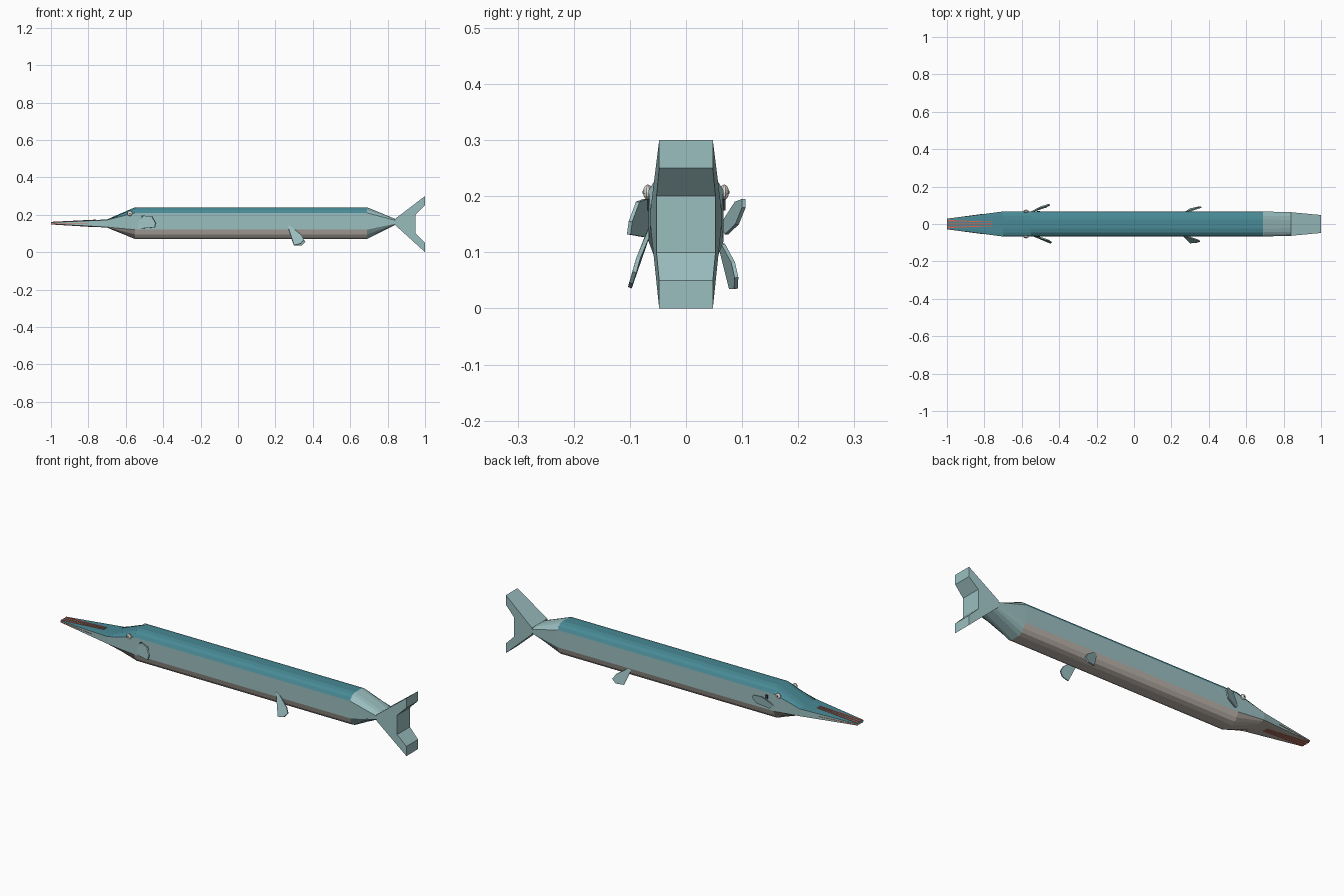
import bpy, bmesh
from mathutils import Vector

cube = bpy.data.objects.get("Cube")
if cube:
    bpy.data.objects.remove(cube, do_unlink=True)


def material(name, rgb):
    m = bpy.data.materials.new(name)
    m.use_nodes = True
    m.diffuse_color = (*rgb, 1)
    m.node_tree.nodes["Principled BSDF"].inputs["Base Color"].default_value = (*rgb, 1)
    return m


flank = material("pale grey green", (0.33, 0.52, 0.53))
back = material("deep teal", (0.065, 0.25, 0.30))
belly = material("warm light grey", (0.52, 0.47, 0.42))
red = material("coral red", (0.75, 0.12, 0.07))
white = material("eye white", (0.80, 0.77, 0.70))
dark = material("dark slate", (0.03, 0.05, 0.06))


def finish(name, bm, mats):
    bmesh.ops.recalc_face_normals(bm, faces=bm.faces)
    me = bpy.data.meshes.new(name)
    bm.to_mesh(me)
    bm.free()
    for m in mats:
        me.materials.append(m)
    ob = bpy.data.objects.new(name, me)
    bpy.context.collection.objects.link(ob)
    return ob


# Body: rings lofted along x, each with flat flanks and rounded back and belly
sections = [  # x, half width, belly, lower flank, upper flank, back
    (-1.0, 0.027, 0.150, 0.151, 0.159, 0.160),
    (-0.7, 0.067, 0.131, 0.134, 0.172, 0.175),
    (-0.55, 0.067, 0.07, 0.12, 0.21, 0.24),
    (0.69, 0.067, 0.07, 0.12, 0.21, 0.24),
    (0.84, 0.063, 0.145, 0.152, 0.17, 0.178),
]
arc = [(1, 0), (0.86, 0.5), (0.66, 0.83), (0.35, 1)]


def ring(x, w, zb, zl, zu, zt):
    up = [(w * a, zu + (zt - zu) * b) for a, b in arc]
    low = [(w * a, zl + (zb - zl) * b) for a, b in arc]
    half = low[::-1] + up
    return [(x, y, z) for y, z in half] + [(x, -y, z) for y, z in half[::-1]]


bm = bmesh.new()
loops = [[bm.verts.new(p) for p in ring(*s)] for s in sections]
n = len(loops[0])
for k, (a, b) in enumerate(zip(loops, loops[1:])):
    for i in range(n):
        j = (i + 1) % n
        f = bm.faces.new((a[i], a[j], b[j], b[i]))
        if k < len(loops) - 2:  # the tail stalk keeps the flank colour
            if 4 <= i <= 10:
                f.material_index = 1
            elif i not in (3, 11):
                f.material_index = 2
bm.faces.new(loops[0])
bm.faces.new(loops[-1])
finish("body", bm, [flank, back, belly])

# Forked tail: side profile bridged across a width that narrows backwards
upper = [(0.84, 0.178), (1.0, 0.30), (1.0, 0.25), (0.95, 0.20)]
lower = [(0.95, 0.10), (1.0, 0.05), (1.0, 0.0), (0.84, 0.145)]
profile = upper + lower
bm = bmesh.new()
sides = []
for s in (1, -1):
    sides.append([bm.verts.new((x, s * (0.063 - (x - 0.84) * 0.095), z)) for x, z in profile])
for v in sides:
    bm.faces.new((v[0], v[1], v[2], v[3]))
    bm.faces.new((v[4], v[5], v[6], v[7]))
    bm.faces.new((v[0], v[3], v[4], v[7]))
for i in range(len(profile)):
    j = (i + 1) % len(profile)
    bm.faces.new((sides[0][i], sides[0][j], sides[1][j], sides[1][i]))
finish("tail_fin", bm, [flank])


def plate(name, pts, mat, thick):
    """Thin slab through a near-flat outline."""
    p = [Vector(q) for q in pts]
    nrm = (p[1] - p[0]).cross(p[-1] - p[0]).normalized() * thick / 2
    bm = bmesh.new()
    a = [bm.verts.new(q + nrm) for q in p]
    b = [bm.verts.new(q - nrm) for q in p]
    bm.faces.new(a)
    bm.faces.new(b[::-1])
    for i in range(len(p)):
        j = (i + 1) % len(p)
        bm.faces.new((a[i], b[i], b[j], a[j]))
    return finish(name, bm, [mat])


# Paired fins, held at different angles on the two sides
plate("right_pectoral_fin", [(-0.54, -0.062, 0.125), (-0.53, -0.064, 0.165),
      (-0.50, -0.073, 0.195), (-0.46, -0.086, 0.19), (-0.44, -0.099, 0.155),
      (-0.445, -0.102, 0.132)], flank, 0.007)
plate("left_pectoral_fin", [(-0.55, 0.063, 0.148), (-0.53, 0.072, 0.132),
      (-0.47, 0.091, 0.15), (-0.45, 0.103, 0.18), (-0.46, 0.103, 0.195),
      (-0.50, 0.090, 0.19)], flank, 0.007)
plate("right_pelvic_fin", [(0.265, -0.064, 0.142), (0.285, -0.066, 0.135),
      (0.34, -0.085, 0.09), (0.352, -0.092, 0.065), (0.335, -0.098, 0.045),
      (0.30, -0.100, 0.037)], flank, 0.007)
plate("left_pelvic_fin", [(0.27, 0.060, 0.115), (0.29, 0.066, 0.115),
      (0.34, 0.084, 0.082), (0.36, 0.090, 0.055), (0.34, 0.089, 0.035),
      (0.30, 0.080, 0.035)], flank, 0.007)

for s, side in ((1, "left"), (-1, "right")):
    # Eye, a flattened ball with a small pupil
    for part, r, y, mat in (("_eye", 0.014, 0.068, white), ("_pupil", 0.004, 0.075, dark)):
        bm = bmesh.new()
        bmesh.ops.create_uvsphere(bm, u_segments=10, v_segments=6, radius=r)
        bmesh.ops.scale(bm, verts=bm.verts, vec=(1, 0.6, 1))
        bmesh.ops.translate(bm, verts=bm.verts, vec=(-0.578, s * y, 0.207))
        finish(side + part, bm, [mat])

    # Gill mark on the flank
    plate(side + "_gill_mark", [(-0.518, s * 0.068, 0.175), (-0.504, s * 0.068, 0.175),
          (-0.502, s * 0.068, 0.195), (-0.516, s * 0.068, 0.195)], dark, 0.004)

    # Mouth line along each side of the beak
    plate(side + "_mouth_line", [(-1.0, s * 0.0275, 0.1525), (-1.0, s * 0.0275, 0.1555),
          (-0.8, s * 0.0542, 0.1545), (-0.8, s * 0.0542, 0.1535)], red, 0.002)

# Tooth stripes along the top and underside of the beak
for y, row in ((0.018, "left"), (0.0, "middle"), (-0.018, "right")):
    for part, z0, z1 in (("upper", 0.1605, 0.1725), ("lower", 0.1495, 0.1347)):
        plate(f"{row}_{part}_tooth_stripe", [(-1.0, y - 0.0035, z0), (-1.0, y + 0.0035, z0),
              (-0.76, y * 0.6 + 0.0015, z1), (-0.76, y * 0.6 - 0.0015, z1)], red, 0.003)
